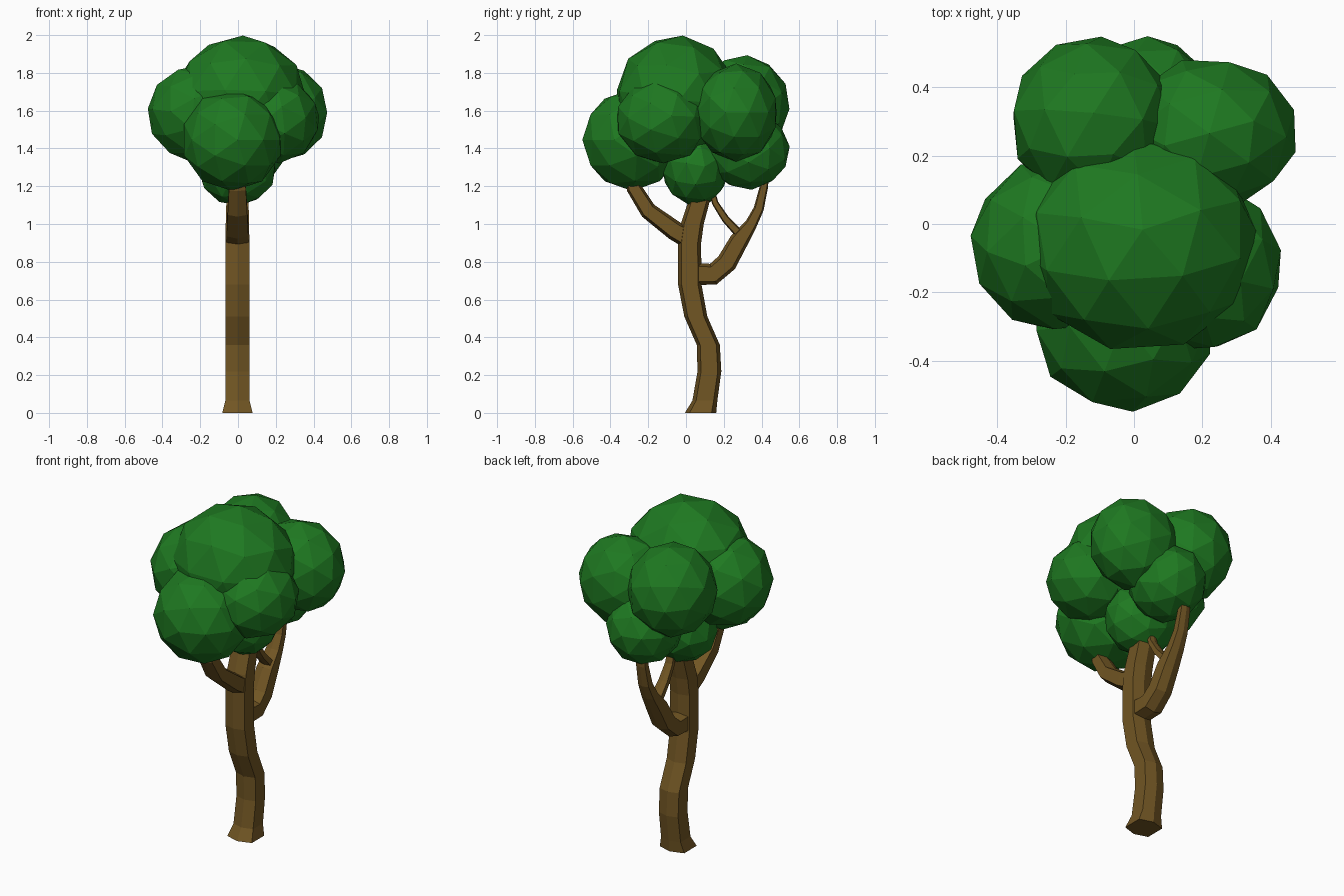
import bpy, bmesh
from mathutils import Vector, Matrix

if "Cube" in bpy.data.objects:
    bpy.data.objects.remove(bpy.data.objects["Cube"])


def material(name, rgb):
    m = bpy.data.materials.new(name)
    m.diffuse_color = (*rgb, 1)
    m.use_nodes = True
    m.node_tree.nodes["Principled BSDF"].inputs["Base Color"].default_value = m.diffuse_color
    return m


bark = material("bark", (0.165, 0.092, 0.017))
leaf = material("leaf", (0.013, 0.19, 0.015))


def finish(bm, name, mat):
    bmesh.ops.recalc_face_normals(bm, faces=bm.faces)
    me = bpy.data.meshes.new(name)
    bm.to_mesh(me)
    bm.free()
    me.materials.append(mat)
    ob = bpy.data.objects.new(name, me)
    bpy.context.collection.objects.link(ob)
    return ob


# Six-sided limb along (y, z, half_x, half_depth) stations in the x = 0 plane
HEX = [(1, .7), (0, 1), (-1, .7), (-1, -.7), (0, -1), (1, -.7)]


def limb(name, path, level=False):
    bm = bmesh.new()
    rings = []
    for i, (y, z, w, d) in enumerate(path):
        a, b = path[max(i - 1, 0)], path[min(i + 1, len(path) - 1)]
        t = Vector((0, b[0] - a[0], b[1] - a[1])).normalized()
        n = Vector((0, 1, 0)) if level else Vector((0, t.z, -t.y))
        rings.append([bm.verts.new(Vector((-.003 + u * w, y, z)) + n * v * d)
                      for u, v in HEX])
    for r, s in zip(rings, rings[1:]):
        for k in range(6):
            bm.faces.new((r[k], r[(k + 1) % 6], s[(k + 1) % 6], s[k]))
    bm.faces.new(rings[0])
    bm.faces.new(rings[-1])
    finish(bm, name, bark)


# Trunk and branches
limb("trunk", [(.077, 0, .08, .083), (.1, .065, .064, .066),
               (.124, .22, .063, .063), (.118, .36, .063, .061),
               (.052, .51, .063, .061), (.02, .68, .063, .062),
               (.019, .9, .063, .061), (.033, 1.0, .062, .061),
               (.075, 1.14, .058, .056), (.1, 1.3, .05, .045)], True)
limb("front_branch", [(.02, .92, .058, .055), (-.06, .965, .058, .052),
                      (-.2, 1.07, .052, .045), (-.275, 1.19, .045, .04),
                      (-.3, 1.3, .035, .03)])
limb("back_branch", [(.03, .735, .055, .06), (.145, .735, .055, .057),
                     (.215, .795, .052, .055), (.28, .91, .048, .05),
                     (.345, 1.0, .04, .032), (.385, 1.08, .034, .027),
                     (.413, 1.2, .03, .022), (.42, 1.32, .024, .02)])
limb("inner_twig", [(.32, .93, .034, .025), (.275, .955, .032, .023),
                    (.21, 1.025, .028, .02), (.155, 1.11, .024, .017),
                    (.13, 1.2, .02, .016)])


# Faceted leaf clumps: name, centre, radii, direction of the pole vertex
CLUMPS = [
    ("top_clump", (.015, -.055, 1.67), (.35, .322, .33), (.03, .12, 1)),
    ("front_clump", (-.03, -.285, 1.445), (.27, .265, .27), (.1, -1, 0)),
    ("right_front_clump", (.195, -.125, 1.55), (.24, .25, .23), (1, .2, .1)),
    ("right_back_clump", (.22, .265, 1.59), (.26, .225, .26), (1, -.25, 0)),
    ("left_clump", (-.215, -.06, 1.585), (.265, .26, .26), (-1, .1, .1)),
    ("back_left_clump", (-.12, .3, 1.635), (.245, .25, .26), (.1, 1, -.1)),
    ("back_low_clump", (.04, .325, 1.39), (.205, .225, .21), (0, 1, .1)),
    ("bottom_clump", (-.005, .05, 1.3), (.21, .18, .205), (-.5, 0, -1)),
]
for name, centre, radii, pole in CLUMPS:
    bm = bmesh.new()
    rot = Vector(pole).to_track_quat('Z', 'Y').to_matrix().to_4x4()
    mat = Matrix.Translation(centre) @ Matrix.Diagonal((*radii, 1)) @ rot
    bmesh.ops.create_icosphere(bm, subdivisions=2, radius=1, matrix=mat)
    finish(bm, name, leaf)
